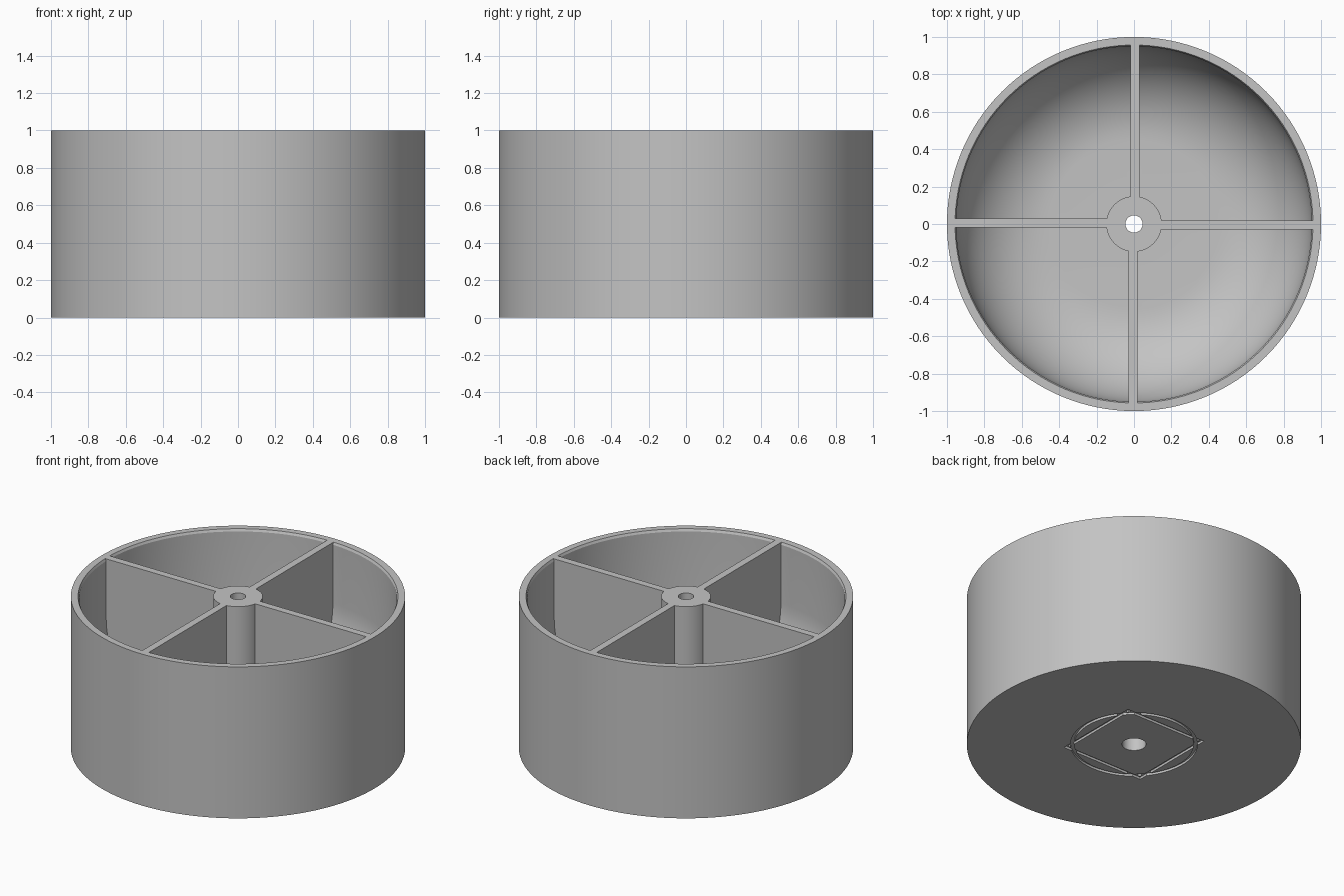
import bpy, bmesh, math

cube = bpy.data.objects.get("Cube")
if cube:
    bpy.data.objects.remove(cube, do_unlink=True)

grey = bpy.data.materials.new("plain_grey")
grey.use_nodes = True
COLOUR = (0.55, 0.55, 0.55, 1)
grey.diffuse_color = COLOUR
grey.node_tree.nodes["Principled BSDF"].inputs["Base Color"].default_value = COLOUR


def add_object(name, bm):
    bmesh.ops.recalc_face_normals(bm, faces=bm.faces)
    mesh = bpy.data.meshes.new(name)
    bm.to_mesh(mesh)
    bm.free()
    mesh.materials.append(grey)
    obj = bpy.data.objects.new(name, mesh)
    bpy.context.collection.objects.link(obj)
    return obj


def lathe(name, profile, sides, turn=0):
    """Revolve a closed (radius, z) profile around z."""
    bm = bmesh.new()
    rings = []
    for i in range(sides):
        a = turn + math.tau * i / sides
        rings.append([bm.verts.new((r * math.cos(a), r * math.sin(a), z)) for r, z in profile])
    n = len(profile)
    for i in range(sides):
        here, there = rings[i], rings[(i + 1) % sides]
        for j in range(n):
            k = (j + 1) % n
            bm.faces.new((here[j], there[j], there[k], here[k]))
    return add_object(name, bm)


def combine(target, other, operation):
    """Apply a boolean and remove the helper."""
    other.hide_render = True
    mod = target.modifiers.new("bool", 'BOOLEAN')
    mod.operation, mod.solver, mod.object = operation, 'EXACT', other
    bpy.context.view_layer.objects.active = target
    bpy.ops.object.modifier_apply(modifier=mod.name)
    bpy.data.objects.remove(other, do_unlink=True)


# Wheel body: outer wall, rounded bowl floor, hub and stepped bore
FLOOR, FILLET, INNER, HUB = 0.1, 0.5, 0.95, 0.148
bowl = []
for i in range(17):
    a = math.pi / 2 * i / 16
    bowl.append((INNER - FILLET * (1 - math.cos(a)), FLOOR + FILLET * (1 - math.sin(a))))
profile = ([(0.072, 0), (1, 0), (1, 1), (INNER + 0.007, 1), (INNER, 0.985)] + bowl +
           [(HUB, FLOOR), (HUB, 1), (0.046, 1), (0.046, 0.6), (0.072, 0.6)])
wheel = lathe("wheel_body", profile, 128)

# Four spoke walls, each set slightly clockwise of centre
START, END, BASE = 0.12, 0.975, 0.05
for i in range(4):
    bm = bmesh.new()
    bmesh.ops.create_cube(bm, size=1)
    for v in bm.verts:
        x = START if v.co.x < 0 else END
        y = v.co.y * 0.047 - 0.005
        z = BASE if v.co.z < 0 else 1
        a = i * math.pi / 2
        v.co = (x * math.cos(a) - y * math.sin(a), x * math.sin(a) + y * math.cos(a), z)
    combine(wheel, add_object("spoke", bm), 'UNION')

# Shallow round and square grooves in the underside
def groove(inner, outer, sides, turn=0):
    box = [(inner, -0.05), (outer, -0.05), (outer, 0.015), (inner, 0.015)]
    combine(wheel, lathe("groove_cutter", box, sides, turn), 'DIFFERENCE')


groove(0.358, 0.38, 96)
groove(0.39, 0.42, 4, math.pi / 4)

# Smooth curved walls, crisp edges
bpy.ops.object.select_all(action='DESELECT')
wheel.select_set(True)
bpy.context.view_layer.objects.active = wheel
bpy.ops.object.shade_smooth_by_angle(angle=math.radians(25))
